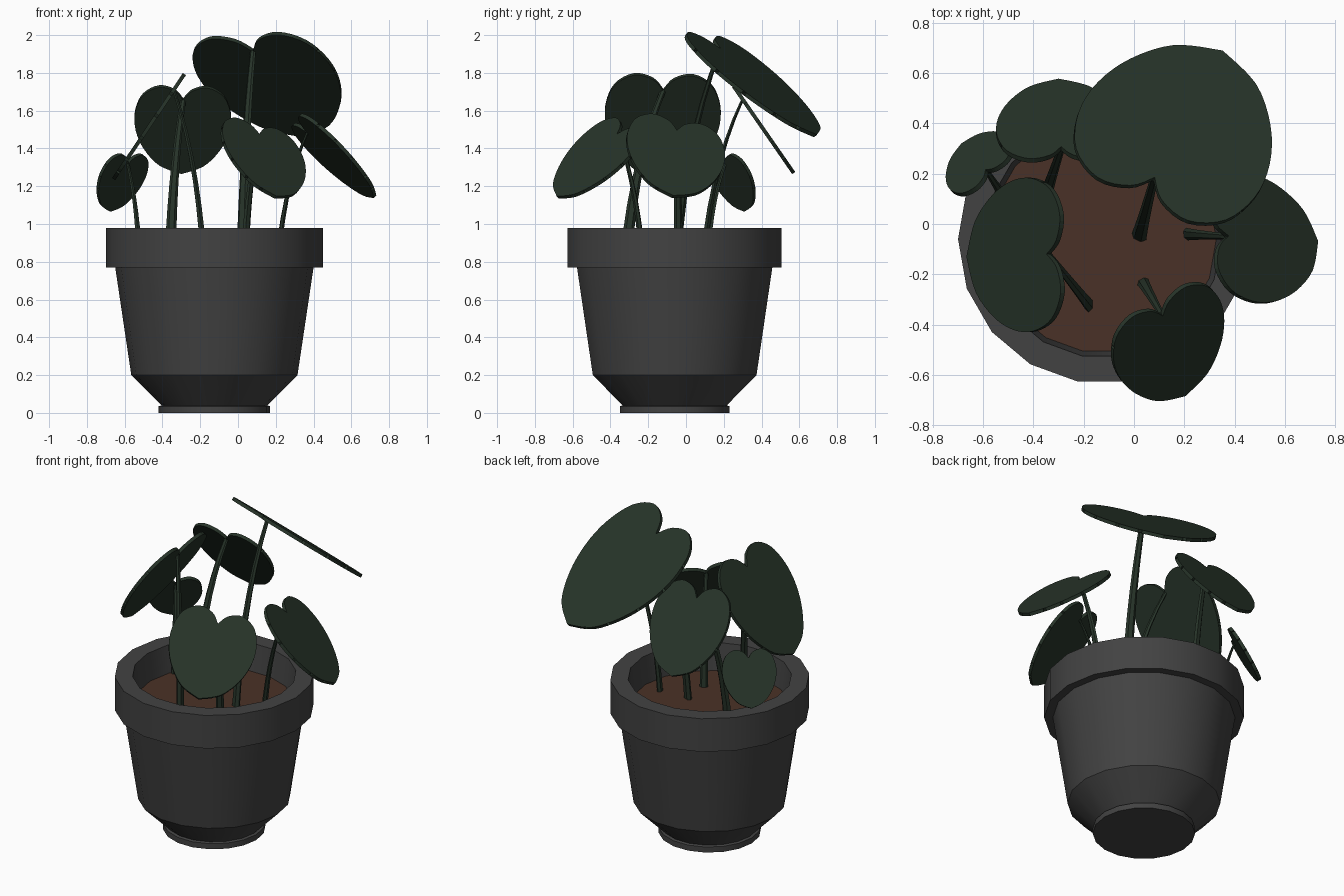
import bpy, bmesh, math
from mathutils import Vector, Matrix

if "Cube" in bpy.data.objects:
    bpy.data.objects.remove(bpy.data.objects["Cube"])


def material(name, color):
    m = bpy.data.materials.new(name)
    m.use_nodes = True
    m.diffuse_color = (*color, 1)
    m.node_tree.nodes["Principled BSDF"].inputs["Base Color"].default_value = (*color, 1)
    return m


POT = material("charcoal_pot", (0.055, 0.055, 0.055))
SOIL = material("brown_soil", (0.068, 0.031, 0.02))
LEAF = material("dark_green", (0.02, 0.034, 0.022))
CENTRE = Vector((-0.125, -0.06, 0))


def finish(name, bm, mat, smooth=None):
    bmesh.ops.recalc_face_normals(bm, faces=bm.faces)
    mesh = bpy.data.meshes.new(name)
    bm.to_mesh(mesh)
    bm.free()
    mesh.materials.append(mat)
    obj = bpy.data.objects.new(name, mesh)
    bpy.context.collection.objects.link(obj)
    if smooth:
        bpy.ops.object.select_all(action="DESELECT")
        obj.select_set(True)
        bpy.context.view_layer.objects.active = obj
        bpy.ops.object.shade_smooth_by_angle(angle=math.radians(smooth))
    return obj


def skin(bm, rings):
    """Join matching rings of points and cap both ends."""
    loops = [[bm.verts.new(p) for p in ring] for ring in rings]
    n = len(loops[0])
    for a, b in zip(loops, loops[1:]):
        for i in range(n):
            j = (i + 1) % n
            bm.faces.new((a[i], a[j], b[j], b[i]))
    bm.faces.new(loops[0])
    bm.faces.new(loops[-1])


def circle(r, z, sides=18):
    return [CENTRE + Vector((r * math.cos(a), r * math.sin(a), z))
            for a in (math.tau * i / sides for i in range(sides))]


# Pot: turned profile from the foot, over the rim, to the inside floor
profile = [(0.295, 0), (0.295, 0.035), (0.28, 0.04), (0.44, 0.2), (0.525, 0.77),
           (0.575, 0.77), (0.575, 0.98), (0.472, 0.98), (0.45, 0.79)]
bm = bmesh.new()
skin(bm, [circle(r, z) for r, z in profile])
finish("pot", bm, POT, 30)

# Soil disc
bm = bmesh.new()
skin(bm, [circle(0.452, 0.795), circle(0.453, 0.81)])
finish("soil", bm, SOIL)


# Leaf outline: smooth half heart, slit along the margin, then mirrored
def half_outline():
    key = [Vector(p) for p in ((0, 0), (0.07, -0.09), (0.2, -0.125), (0.33, -0.04),
                               (0.39, 0.13), (0.38, 0.31), (0.31, 0.49),
                               (0.18, 0.65), (0, 0.73))]
    ext = [key[0]] + key + [key[-1]]
    pts = []
    for a, b, c, d in zip(ext, ext[1:], ext[2:], ext[3:]):
        for k in range(4):
            t = k / 4
            pts.append(0.5 * (2 * b + (c - a) * t + (2 * a - 5 * b + 4 * c - d) * t * t
                              + (3 * b - a - 3 * c + d) * t ** 3))
    pts.append(key[-1])
    out = []
    for i, p in enumerate(pts):
        if i in (14, 18, 22, 26, 29):
            inner = p.lerp(Vector((0, p.y - 0.1)), 0.27)
            out += [p.lerp(pts[i - 1], 0.22), inner, p.lerp(pts[i + 1], 0.22)]
        else:
            out.append(p)
    return out


HALF = half_outline()
OUTLINE = HALF + [Vector((-p.x, p.y)) for p in HALF[-2:0:-1]]


def leaf(name, at, tip, up, scale):
    """Flat slit leaf with its cleft at a point, running along tip."""
    t = Vector(tip).normalized()
    n = Vector(up)
    n = (n - t * n.dot(t)).normalized()
    side = t.cross(n)
    thick = 0.02
    bm = bmesh.new()
    rings = [[Vector(at) + side * p.x * scale + t * p.y * scale + n * h for p in OUTLINE]
             for h in (-thick / 2, thick / 2)]
    skin(bm, rings)
    bmesh.ops.triangulate(bm, faces=[f for f in bm.faces if len(f.verts) > 4])
    finish(name, bm, LEAF)
    return side


def stalk(name, base, top, side):
    """Flattened tapering stem that rises, then bends out to the leaf."""
    a, c = Vector(base), Vector(top)
    b = a.lerp(c, 0.22)
    b.z = a.z + 0.6 * (c.z - a.z)
    wide = Vector((side.x, side.y, 0)).normalized()
    thin = wide.cross(Vector((0, 0, 1)))
    rings = []
    for k in range(8):
        u = k / 7
        mid = a * (1 - u) ** 2 + b * 2 * u * (1 - u) + c * u * u
        w = (0.032 - 0.016 * u) * min(1, 0.35 + 0.9 * c.z - 0.9)
        rings.append([mid + wide * w * math.cos(q) + thin * 0.6 * w * math.sin(q)
                      for q in (math.tau * i / 6 for i in range(6))])
    bm = bmesh.new()
    skin(bm, rings)
    finish(name, bm, LEAF, 40)


# Each plant: name, stalk base (x, y), cleft point, tip direction, facing, scale
plants = [
    ("tall", (0.02, -0.05), (0.08, 0.18, 1.92), (0.37, 0.69, -0.62), (0.25, 0.63, 0.74), 1.0),
    ("back", (-0.36, 0.09), (-0.29, 0.30, 1.66), (-0.01, 0.27, -0.39), (0, 0.82, 0.57), 0.65),
    ("right", (-0.18, -0.32), (-0.34, -0.12, 1.71), (-0.56, -0.02, -0.83), (-0.83, 0, 0.56), 0.78),
    ("small", (-0.52, 0.11), (-0.585, 0.21, 1.325), (-0.33, 0.36, -0.88), (-0.58, 0.66, 0.48), 0.4),
    ("left", (0.21, -0.04), (0.37, -0.05, 1.49), (0.7, -0.04, -0.68), (0.62, 0.25, 0.74), 0.68),
    ("front", (0.035, -0.23), (0.11, -0.36, 1.47), (0.19, -0.68, -0.7), (0.5, -0.6, 0.6), 0.64),
]
for name, base, at, tip, up, scale in plants:
    side = leaf(name + "_leaf", at, tip, up, scale)
    stalk(name + "_stalk", (*base, 0.8), at, side)
